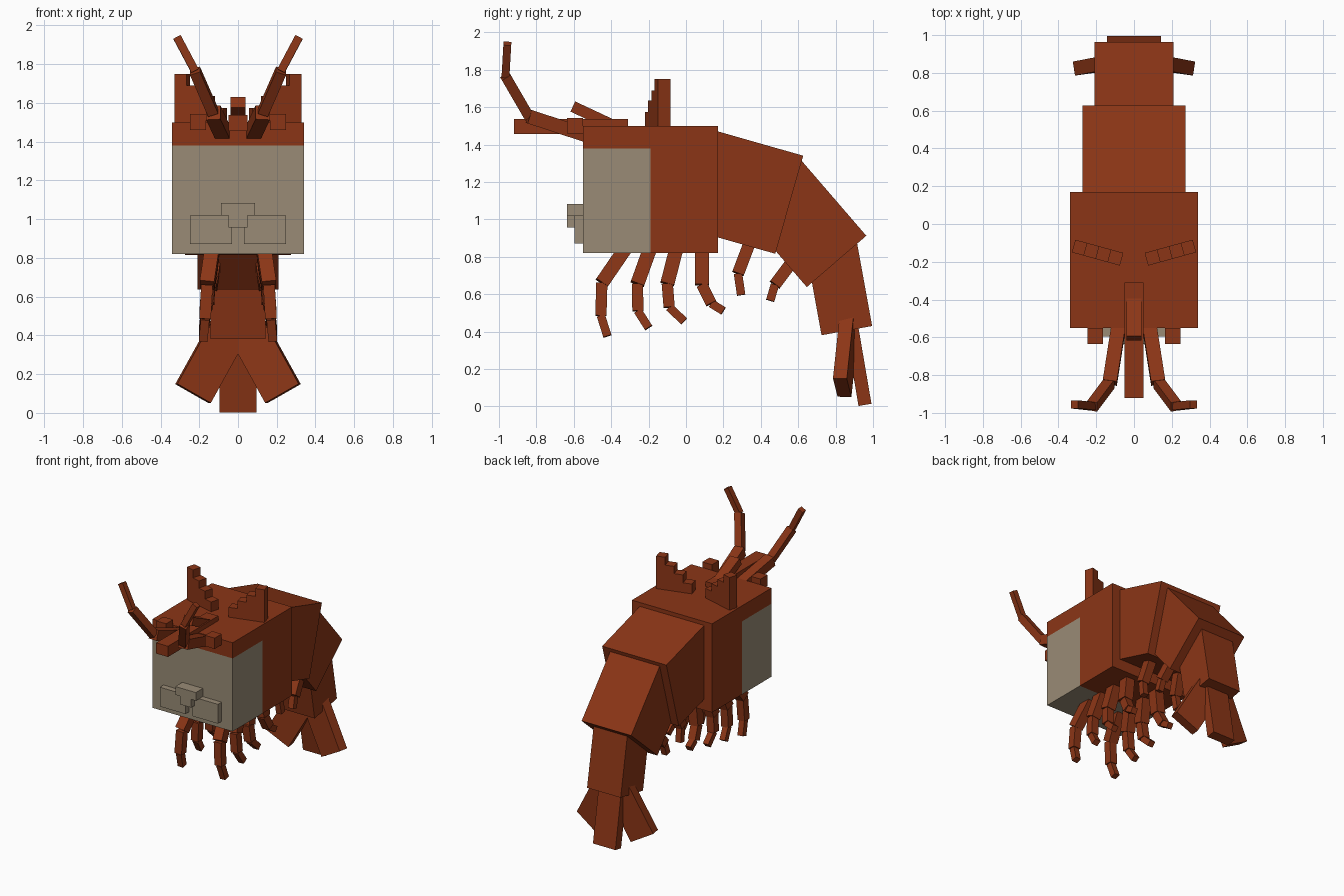
import bpy, bmesh
from mathutils import Vector

if "Cube" in bpy.data.objects:
    bpy.data.objects.remove(bpy.data.objects["Cube"])


def material(name, rgb):
    m = bpy.data.materials.new(name)
    m.diffuse_color = (*rgb, 1)
    m.use_nodes = True
    m.node_tree.nodes["Principled BSDF"].inputs["Base Color"].default_value = m.diffuse_color
    return m


SHELL = material("shell_brown", (0.26, 0.036, 0.008))
FACE = material("face_cream", (0.32, 0.26, 0.18))


def make(name, prisms, mat):
    """One object from a list of boxes, each given as (corner, edge, edge, edge)."""
    bm = bmesh.new()
    for o, u, v, w in prisms:
        vs = [bm.verts.new(o + i * u + j * v + k * w)
              for i in (0, 1) for j in (0, 1) for k in (0, 1)]
        for f in ((0, 1, 3, 2), (4, 6, 7, 5), (0, 4, 5, 1),
                  (2, 3, 7, 6), (0, 2, 6, 4), (1, 5, 7, 3)):
            bm.faces.new([vs[i] for i in f])
    bmesh.ops.recalc_face_normals(bm, faces=bm.faces)
    me = bpy.data.meshes.new(name)
    bm.to_mesh(me)
    bm.free()
    me.materials.append(mat)
    ob = bpy.data.objects.new(name, me)
    bpy.context.collection.objects.link(ob)
    return ob


def box(x0, x1, y0, y1, z0, z1):
    return (Vector((x0, y0, z0)), Vector((x1 - x0, 0, 0)),
            Vector((0, y1 - y0, 0)), Vector((0, 0, z1 - z0)))


def beam(a, b, width, depth, side=(1, 0, 0)):
    """Box running from a to b; width is measured along the side direction."""
    a, b, s = Vector(a), Vector(b), Vector(side)
    axis = (b - a).normalized()
    s = (s - axis * s.dot(axis)).normalized() * width
    d = axis.cross(s).normalized() * depth
    return a - s / 2 - d / 2, b - a, s, d


def chain(points, sizes):
    return [beam(p, q, s, s) for p, q, s in zip(points, points[1:], sizes)]


# Carapace and face
make("carapace", [box(-.34, .34, -.19, .17, .82, 1.5),
                  box(-.34, .34, -.55, -.19, 1.38, 1.5)], SHELL)
make("face", [box(-.34, .34, -.55, -.19, .82, 1.38)], FACE)
make("nose", [box(-.087, .087, -.635, -.55, 1.02, 1.083),
              box(-.048, .048, -.635, -.55, .957, 1.02)], FACE)

# Rostrum with its raised spike
make("rostrum", [box(-.05, .05, -.92, -.31, 1.455, 1.537)], SHELL)
make("rostrum_spike", [beam((0, -.605, 1.603), (0, -.40, 1.507), .08, .06)], SHELL)

# Curled abdomen: centre line in y, z, then width and depth
for i, (y0, z0, y1, z1, w, d) in enumerate((
        (.057, 1.219, .552, 1.078, .545, .545),
        (.46, 1.175, .805, .775, .42, .42),
        (.78, .845, .86, .405, .285, .275))):
    make(f"abdomen_segment_{i + 1}", [beam((0, y0, z0), (0, y1, z1), w, d)], SHELL)
make("tail_fin_middle", [beam((0, .885, .43), (0, .957, .008), .19, .07)], SHELL)

# Leg joints as (x, y, z), front to back
LEGS = (
    ((.132, -.32, .85), (.16, -.45, .66), (.17, -.455, .485), (.18, -.42, .375)),
    ((.132, -.19, .85), (.16, -.26, .655), (.17, -.257, .51), (.18, -.20, .42)),
    ((.132, -.05, .85), (.155, -.10, .655), (.165, -.09, .53), (.17, -.01, .455)),
    ((.13, .085, .85), (.15, .085, .65), (.16, .135, .55), (.165, .20, .51)),
    ((.13, .35, .90), (.15, .278, .71), (.155, .295, .595)),
    ((.12, .58, .79), (.14, .475, .65), (.145, .45, .565)),
)

for sx, label in ((-1, "left"), (1, "right")):
    def mirror(pts):
        return [(sx * x, y, z) for x, y, z in pts]

    # Eyes and cheek plates
    make(f"{label}_eye", [box(*sorted((sx * .165, sx * .247)), -.635, -.55, 1.46, 1.543)], SHELL)
    make(f"{label}_cheek", [box(*sorted((sx * .03, sx * .247)), -.595, -.55, .872, 1.02)], FACE)

    # Three-piece antennae
    make(f"{label}_antenna", chain(mirror((
        (.078, -.52, 1.445), (.128, -.84, 1.55), (.222, -.965, 1.765), (.315, -.955, 1.94))),
        (.075, .055, .042)), SHELL)

    # Stepped crest, turned about 15 degrees
    along, deep = Vector((sx * .0635, .0175, 0)), Vector((sx * -.0185, .067, 0))
    start = Vector((sx * .075, -.22, 1.49))
    make(f"{label}_crest", [(start + along * i, along, deep, Vector((0, 0, top - 1.49)))
                            for i, top in enumerate((1.575, 1.635, 1.69, 1.75))], SHELL)

    # Splayed side fin of the tail
    end = Vector((sx * .232, .835, .10))
    root = end + Vector((-sx * .203, .039, .366))
    make(f"{label}_tail_fin", [beam(root, end, .2, .075, (sx * -.175, .025, -.09))], SHELL)

    # Walking legs
    for i, pts in enumerate(LEGS):
        sizes = (.075, .06, .045) if len(pts) == 4 else (.065, .045)
        make(f"{label}_leg_{i + 1}", chain(mirror(pts), sizes), SHELL)
